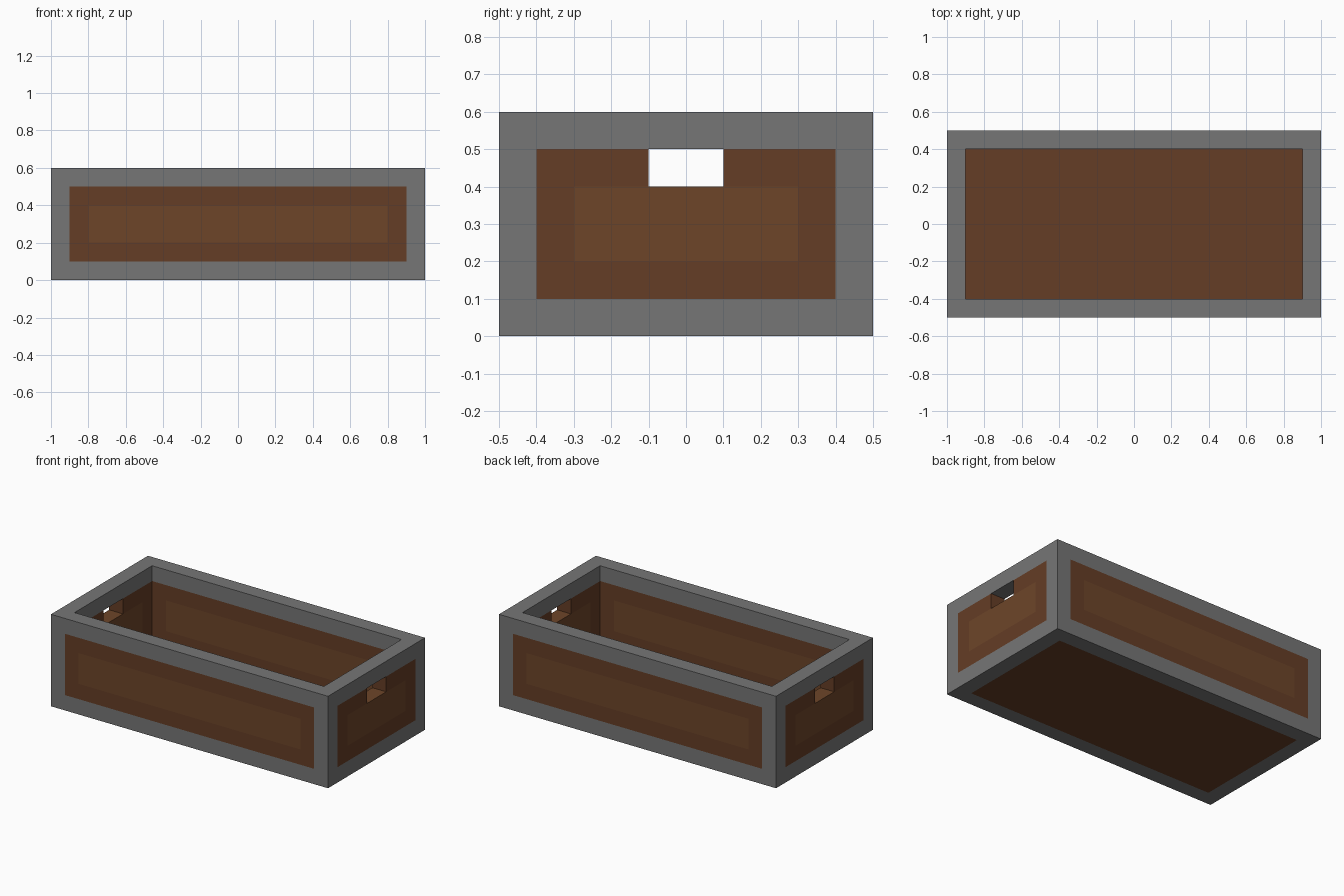
import bpy, bmesh
from mathutils import Vector

if "Cube" in bpy.data.objects:
    bpy.data.objects.remove(bpy.data.objects["Cube"])


def box(name, lo, hi):
    lo, hi = Vector(lo), Vector(hi)
    bm = bmesh.new()
    bmesh.ops.create_cube(bm, size=1)
    for v in bm.verts:
        v.co = (lo + hi) / 2 + v.co * (hi - lo)
    me = bpy.data.meshes.new(name)
    bm.to_mesh(me)
    bm.free()
    ob = bpy.data.objects.new(name, me)
    bpy.context.collection.objects.link(ob)
    return ob


def material(name, rgb):
    m = bpy.data.materials.new(name)
    m.diffuse_color = (*rgb, 1)
    m.use_nodes = True
    m.node_tree.nodes["Principled BSDF"].inputs["Base Color"].default_value = m.diffuse_color
    return m


# Solid crate body, open cavity and the carrying slots through both ends
crate = box("crate", (-1, -0.5, 0), (1, 0.5, 0.6))
cutters = [box("cavity_cutter", (-0.9, -0.4, 0.1), (0.9, 0.4, 0.8)),
           box("handle_slot_cutter", (-1.2, -0.1, 0.4), (1.2, 0.1, 0.5))]
for c in cutters:
    c.hide_render = True
    mod = crate.modifiers.new(c.name, 'BOOLEAN')
    mod.operation = 'DIFFERENCE'
    mod.solver = 'EXACT'
    mod.object = c

# Apply the cuts and discard the cutters
deps = bpy.context.evaluated_depsgraph_get()
me = bpy.data.meshes.new_from_object(crate.evaluated_get(deps))
crate.modifiers.clear()
crate.data = me
for c in cutters:
    bpy.data.objects.remove(c)

# Flush colour borders: frame edge and panel inset lines on every axis
bm = bmesh.new()
bm.from_mesh(me)
for axis, cuts in enumerate([(-0.9, -0.8, 0.8, 0.9),
                             (-0.4, -0.3, 0.3, 0.4),
                             (0.1, 0.2, 0.4, 0.5)]):
    normal = Vector((0, 0, 0))
    normal[axis] = 1
    for d in cuts:
        bmesh.ops.bisect_plane(bm, geom=bm.verts[:] + bm.edges[:] + bm.faces[:],
                               dist=1e-5, plane_co=normal * d, plane_no=normal)

# Grey frame where two walls meet, brown panels, lighter insets on the walls
me.materials.clear()
me.materials.append(material("frame_grey", (0.18, 0.18, 0.18)))
me.materials.append(material("panel_brown", (0.13, 0.047, 0.019)))
me.materials.append(material("inset_brown", (0.153, 0.06, 0.022)))
bm.normal_update()
for f in bm.faces:
    p = f.calc_center_median() - f.normal * 0.002
    x, y, z = abs(p.x), abs(p.y), abs(p.z - 0.3)
    walls = (x > 0.9) + (y > 0.4) + (z > 0.2)
    inset = z < 0.1 and ((x > 0.9 and y < 0.3) or (y > 0.4 and x < 0.8))
    f.material_index = 0 if walls > 1 else 2 if inset else 1
    f.smooth = False
bm.to_mesh(me)
bm.free()
